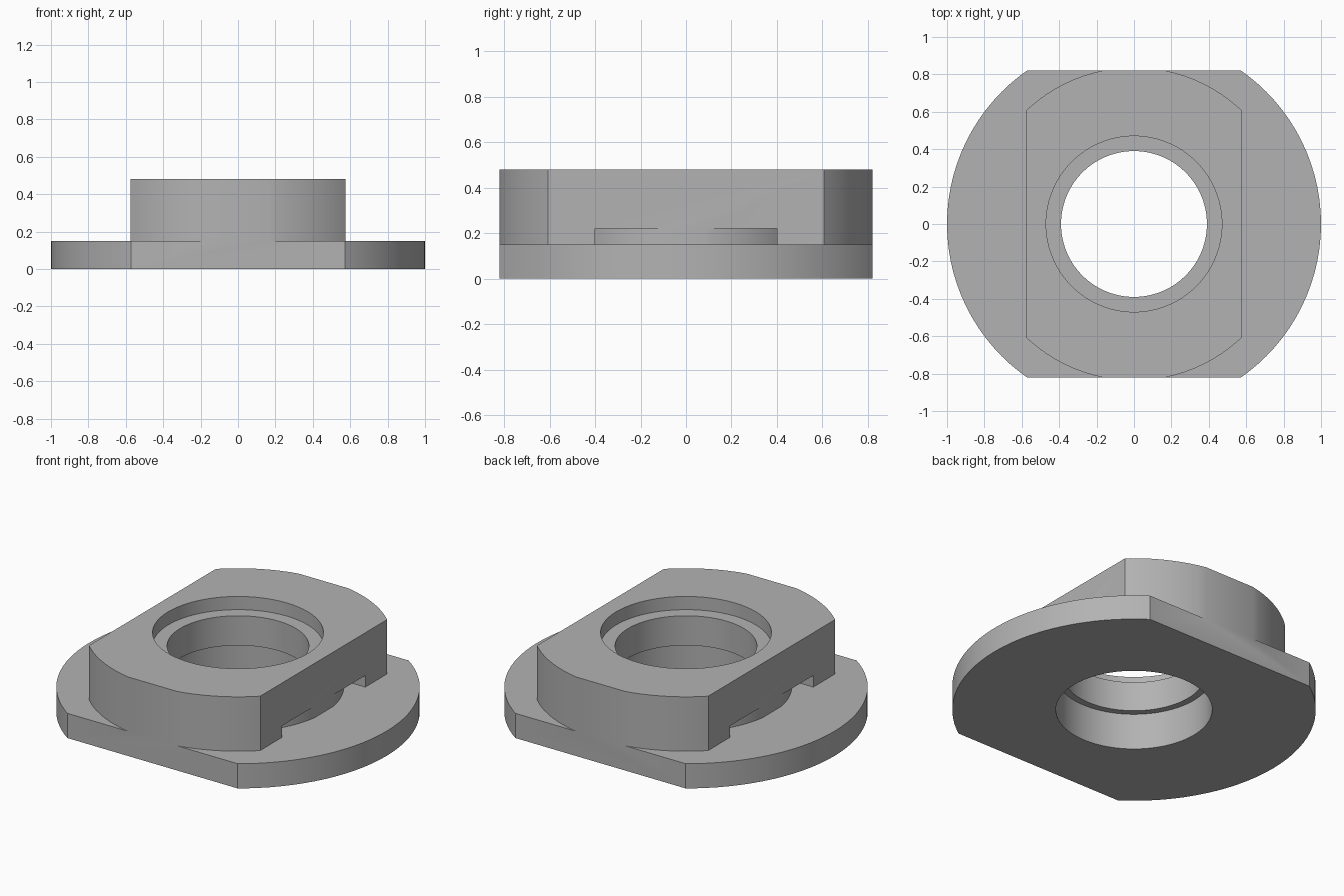
import bpy, bmesh, math
from mathutils import Vector

cube = bpy.data.objects.get("Cube")
if cube:
    bpy.data.objects.remove(cube, do_unlink=True)

SEGMENTS = 96


def make_object(name, bm):
    mesh = bpy.data.meshes.new(name)
    bm.to_mesh(mesh)
    bm.free()
    obj = bpy.data.objects.new(name, mesh)
    bpy.context.collection.objects.link(obj)
    return obj


def cylinder(name, radius, z0, z1):
    bm = bmesh.new()
    bmesh.ops.create_cone(bm, cap_ends=True, segments=SEGMENTS, radius1=radius,
                          radius2=radius, depth=z1 - z0)
    bmesh.ops.translate(bm, verts=bm.verts, vec=(0, 0, (z0 + z1) / 2))
    return make_object(name, bm)


def box(name, half_x, half_y, z0, z1):
    bm = bmesh.new()
    bmesh.ops.create_cube(bm, size=1)
    bmesh.ops.scale(bm, verts=bm.verts, vec=(2 * half_x, 2 * half_y, z1 - z0))
    bmesh.ops.translate(bm, verts=bm.verts, vec=(0, 0, (z0 + z1) / 2))
    return make_object(name, bm)


def combine(target, tool, operation):
    """Apply a boolean to the target and discard the tool."""
    mod = target.modifiers.new("combine", 'BOOLEAN')
    mod.operation = operation
    mod.solver = 'EXACT'
    mod.object = tool
    bpy.context.view_layer.update()
    graph = bpy.context.evaluated_depsgraph_get()
    result = bpy.data.meshes.new_from_object(target.evaluated_get(graph))
    target.modifiers.clear()
    target.data = result
    bpy.data.objects.remove(tool, do_unlink=True)


def trim(obj, axis, half):
    """Slice flats at both ends of an axis and cap the cuts."""
    bm = bmesh.new()
    bm.from_mesh(obj.data)
    for side in (-1, 1):
        normal = Vector((0, 0, 0))
        normal[axis] = side
        cut = bmesh.ops.bisect_plane(
            bm, geom=bm.verts[:] + bm.edges[:] + bm.faces[:], dist=1e-5,
            plane_co=normal * half, plane_no=normal, clear_outer=True)
        edges = [e for e in cut["geom_cut"] if isinstance(e, bmesh.types.BMEdge)]
        bmesh.ops.contextual_create(bm, geom=edges)
    bmesh.ops.recalc_face_normals(bm, faces=bm.faces)
    bm.to_mesh(obj.data)
    bm.free()


# Raised block with flat sides
block = cylinder("raised_block", 0.837, 0.05, 0.48)
trim(block, 0, 0.575)

# Shallow side pockets that leave a round boss in the middle
pocket = box("pocket_cutter", 0.8, 0.4, -0.1, 0.22)
combine(pocket, cylinder("boss_cutter", 0.582, -0.2, 0.4), 'DIFFERENCE')
combine(block, pocket, 'DIFFERENCE')

# Flange with the block on top
body = cylinder("flanged_body", 1.0, 0, 0.15)
combine(body, block, 'UNION')

# Stepped bore: lower recess, through hole, upper counterbore
for radius, z0, z1 in ((0.43, -0.1, 0.22), (0.39, -0.2, 0.7), (0.47, 0.40, 0.6)):
    combine(body, cylinder("bore_cutter", radius, z0, z1), 'DIFFERENCE')

# Front and back flats
trim(body, 1, 0.82)

# Grey finish
grey = bpy.data.materials.new("plain_grey")
colour = (0.45, 0.45, 0.45, 1)
grey.use_nodes = True
grey.diffuse_color = colour
grey.node_tree.nodes["Principled BSDF"].inputs["Base Color"].default_value = colour
body.data.materials.clear()
body.data.materials.append(grey)
for poly in body.data.polygons:
    poly.material_index = 0

bpy.ops.object.select_all(action='DESELECT')
body.select_set(True)
bpy.context.view_layer.objects.active = body
bpy.ops.object.shade_smooth_by_angle(angle=math.radians(20))
